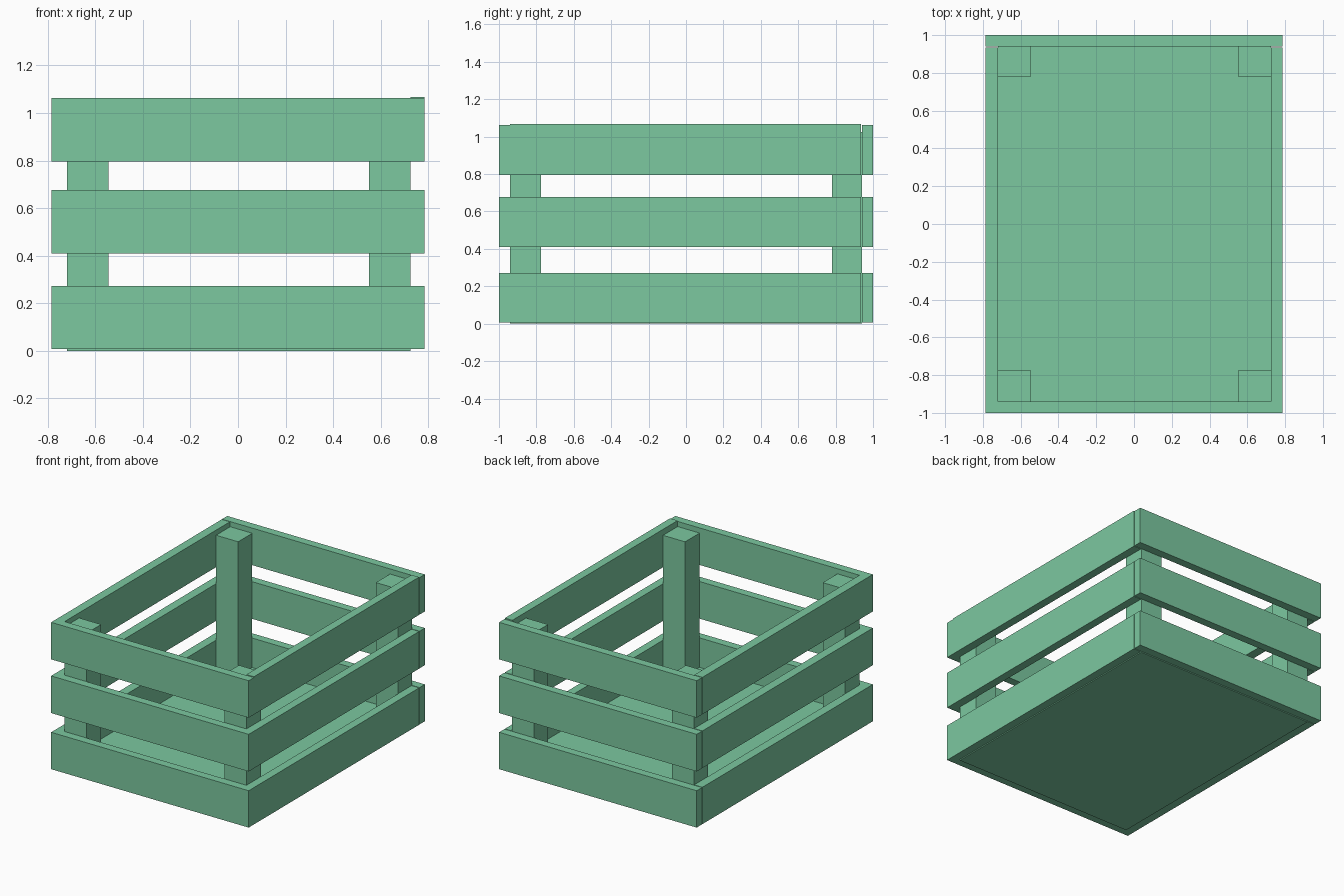
import bpy

if "Cube" in bpy.data.objects:
    bpy.data.objects.remove(bpy.data.objects["Cube"])

mat = bpy.data.materials.new("green_wood")
mat.diffuse_color = (0.2, 0.58, 0.35, 1)
mat.use_nodes = True
mat.node_tree.nodes["Principled BSDF"].inputs["Base Color"].default_value = mat.diffuse_color


def box(name, x, y, z):
    """Box from (min, max) ranges on each axis."""
    bpy.ops.mesh.primitive_cube_add(
        size=1, location=[(a + b) / 2 for a, b in (x, y, z)])
    ob = bpy.context.object
    ob.name = name
    ob.scale = [b - a for a, b in (x, y, z)]
    bpy.ops.object.transform_apply(location=False, rotation=False, scale=True)
    ob.data.materials.append(mat)
    return ob


# Floor panel
box("floor", (-0.72, 0.725), (-0.94, 0.94), (0.0, 0.06))

# Corner posts standing on the floor, just below the rim
for side, x in (("left", (-0.72, -0.545)), ("right", (0.55, 0.725))):
    for end, y in (("front", (-0.94, -0.775)), ("back", (0.78, 0.94))):
        box(f"{end}_{side}_post", x, y, (0.06, 1.025))

# Three rows of slats: end slats overlap the side slats at the corners
rows = (("lower", 0.007, 0.272), ("middle", 0.41, 0.677), ("upper", 0.796, 1.062))
for row, z0, z1 in rows:
    box(f"{row}_front_slat", (-0.785, 0.785), (-1.0, -0.94), (z0, z1))
    box(f"{row}_back_slat", (-0.785, 0.785), (0.94, 1.0), (z0, z1))
    box(f"{row}_left_slat", (-0.785, -0.72), (-0.94, 0.935), (z0, z1))
    top = 1.068 if row == "upper" else z1
    box(f"{row}_right_slat", (0.725, 0.785), (-0.94, 0.935), (z0, top))
